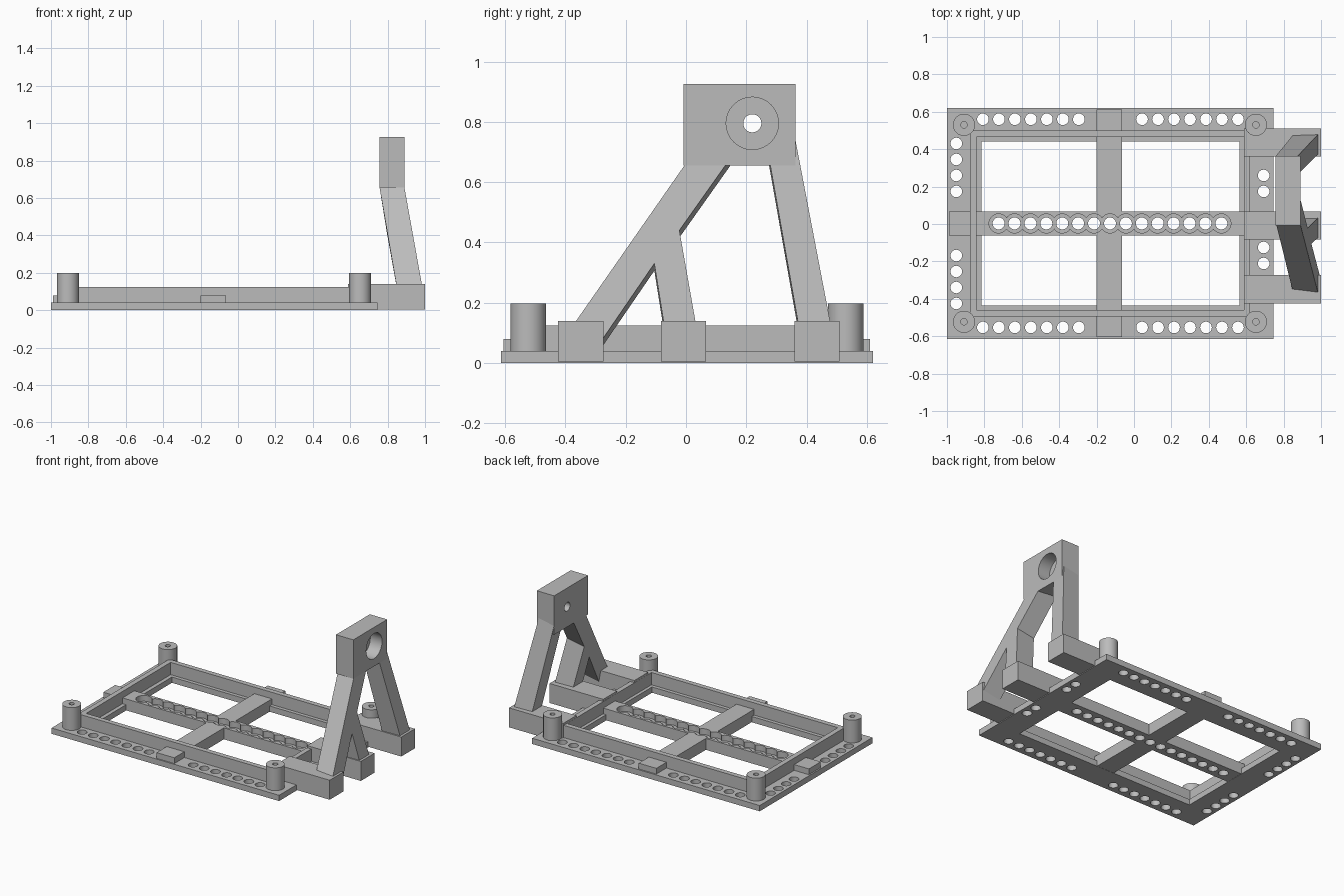
import bpy, bmesh, math
from mathutils import Matrix, Vector

cube = bpy.data.objects.get("Cube")
if cube:
    bpy.data.objects.remove(cube, do_unlink=True)

grey = bpy.data.materials.new("light_grey")
grey.use_nodes = True
grey.diffuse_color = (0.5, 0.5, 0.5, 1)
grey.node_tree.nodes["Principled BSDF"].inputs["Base Color"].default_value = (0.5, 0.5, 0.5, 1)


def finish(name, bm):
    bmesh.ops.recalc_face_normals(bm, faces=bm.faces)
    mesh = bpy.data.meshes.new(name)
    bm.to_mesh(mesh)
    bm.free()
    mesh.materials.append(grey)
    ob = bpy.data.objects.new(name, mesh)
    bpy.context.collection.objects.link(ob)
    return ob


def box(name, x0, x1, y0, y1, z0, z1):
    bm = bmesh.new()
    mat = Matrix.Translation(((x0 + x1) / 2, (y0 + y1) / 2, (z0 + z1) / 2))
    mat = mat @ Matrix.Diagonal((x1 - x0, y1 - y0, z1 - z0, 1))
    bmesh.ops.create_cube(bm, size=1, matrix=mat)
    return finish(name, bm)


def frame(name, outer, inner, z0, z1):
    """Rectangular ring; outer and inner are (x0, x1, y0, y1)."""
    bm = bmesh.new()

    def loop(r, z):
        x0, x1, y0, y1 = r
        return [bm.verts.new((x, y, z)) for x, y in ((x0, y0), (x1, y0), (x1, y1), (x0, y1))]

    loops = [loop(outer, z0), loop(outer, z1), loop(inner, z1), loop(inner, z0)]
    for a, b in zip(loops, loops[1:] + loops[:1]):
        for i in range(4):
            j = (i + 1) % 4
            bm.faces.new((a[i], a[j], b[j], b[i]))
    return finish(name, bm)


def cut(ob, cylinders):
    """Subtract cylinders given as (centre, radius, depth, axis)."""
    bm = bmesh.new()
    for centre, radius, depth, axis in cylinders:
        mat = Matrix.Translation(centre)
        if axis == "X":
            mat = mat @ Matrix.Rotation(math.pi / 2, 4, "Y")
        bmesh.ops.create_cone(bm, cap_ends=True, segments=32, radius1=radius,
                              radius2=radius, depth=depth, matrix=mat)
    cutter = finish("cutter", bm)
    cutter.hide_render = True
    mod = ob.modifiers.new("holes", "BOOLEAN")
    mod.operation, mod.solver, mod.object = "DIFFERENCE", "EXACT", cutter
    mod.use_self = True
    deps = bpy.context.evaluated_depsgraph_get()
    mesh = bpy.data.meshes.new_from_object(ob.evaluated_get(deps))
    ob.modifiers.clear()
    ob.data = mesh
    bpy.data.objects.remove(cutter, do_unlink=True)


def slanted(name, profile):
    """Leaning slab from a (y, z) outline, thickened square to its lean."""
    bm = bmesh.new()
    lean = 0.18
    front = [Vector((0.89 + (0.655 - z) * lean, y, z)) for y, z in profile]
    back = [Vector((max(0.757, p.x - 0.133), p.y, p.z - 0.024)) for p in front]
    f = [bm.verts.new(p) for p in front]
    b = [bm.verts.new(p) for p in back]
    bm.faces.new(f)
    bm.faces.new(b[::-1])
    for i in range(len(f)):
        j = (i + 1) % len(f)
        bm.faces.new((f[i], b[i], b[j], f[j]))
    return finish(name, bm)


# Base plate with rows of round holes
PITCH = 0.0855
plate = frame("base_plate", (-1, 0.745, -0.614, 0.621), (-0.815, 0.565, -0.435, 0.44), 0, 0.04)
spots = [(x + i * PITCH, y) for x in (-0.808, 0.043) for i in range(7) for y in (-0.553, 0.56)]
spots += [(-0.95, y + i * PITCH) for y in (-0.425, 0.174) for i in range(4)]
spots += [(0.693, y + i * PITCH) for y in (-0.211, 0.174) for i in range(2)]
cut(plate, [((x, y, 0.02), 0.031, 0.2, "Z") for x, y in spots])

# Raised rim around the opening
frame("rim_wall", (-0.877, 0.62, -0.495, 0.5), (-0.842, 0.587, -0.46, 0.465), 0.03, 0.125)

# Long bar with countersunk holes
bar = box("long_bar", -0.86, 0.6, -0.062, 0.068, 0.001, 0.08)
xs = [-0.724 + i * PITCH * 0.995 for i in range(15)]
cut(bar, [((x, 0.003, 0.09), 0.051, 0.1, "Z") for x in xs])
cut(bar, [((x, 0.003, 0.02), 0.032, 0.2, "Z") for x in xs])

# Cross bar halves and outer tabs
box("cross_bar_front", -0.2, -0.065, -0.48, -0.062, 0.001, 0.08)
box("cross_bar_back", -0.2, -0.065, 0.068, 0.48, 0.001, 0.08)
box("tab_front", -0.2, -0.065, -0.605, -0.48, 0.03, 0.08)
box("tab_back", -0.2, -0.065, 0.48, 0.611, 0.03, 0.08)
box("tab_right", -0.99, -0.86, -0.062, 0.068, 0.03, 0.08)

# Corner posts with blind screw holes
for x, side in ((-0.909, "right"), (0.652, "left")):
    for y, end in ((-0.523, "front"), (0.53, "back")):
        bm = bmesh.new()
        outline = [(0, 0.1), (0.017, 0.1), (0.017, 0.198), (0.059, 0.198), (0.059, 0.03), (0, 0.03)]
        vs = [bm.verts.new((r, 0, z)) for r, z in outline]
        es = [bm.edges.new(pair) for pair in zip(vs, vs[1:])]
        bmesh.ops.spin(bm, geom=vs + es, cent=(0, 0, 0), axis=(0, 0, 1),
                       angle=math.tau, steps=40)
        bmesh.ops.remove_doubles(bm, verts=bm.verts, dist=0.0005)
        bmesh.ops.translate(bm, verts=bm.verts, vec=(x, y, 0))
        finish(f"post_{end}_{side}", bm)

# Foot blocks that carry the bracket
for name, y in (("front", -0.424), ("middle", -0.083), ("back", 0.36)):
    box("foot_block_" + name, 0.588, 1, y, y + 0.15, 0.005, 0.14)

# Leaning legs: forked one and straight one
slanted("forked_leg", [(0.012, 0.68), (-0.42, 0.06), (-0.29, 0.06), (-0.105, 0.33),
                       (-0.062, 0.06), (0.045, 0.06), (-0.022, 0.44), (0.148, 0.68)])
slanted("straight_leg", [(0.264, 0.745), (0.385, 0.06), (0.493, 0.06), (0.362, 0.745)])

# Bracket head with a bearing seat and a shaft hole
head = box("bracket_head", 0.757, 0.89, -0.008, 0.363, 0.655, 0.925)
legs = [bpy.data.objects["forked_leg"], bpy.data.objects["straight_leg"]]
seat = [((0.86, 0.22, 0.795), 0.087, 0.12, "X")]
cut(head, seat)
cut(head, [((0.82, 0.22, 0.795), 0.03, 0.4, "X")])
cut(legs[1], seat)

# Smooth round walls, keep hard edges
for ob in bpy.context.collection.objects:
    ob.select_set(ob.type == "MESH")
    if ob.type == "MESH":
        bpy.context.view_layer.objects.active = ob
bpy.ops.object.shade_smooth_by_angle(angle=math.radians(30))
